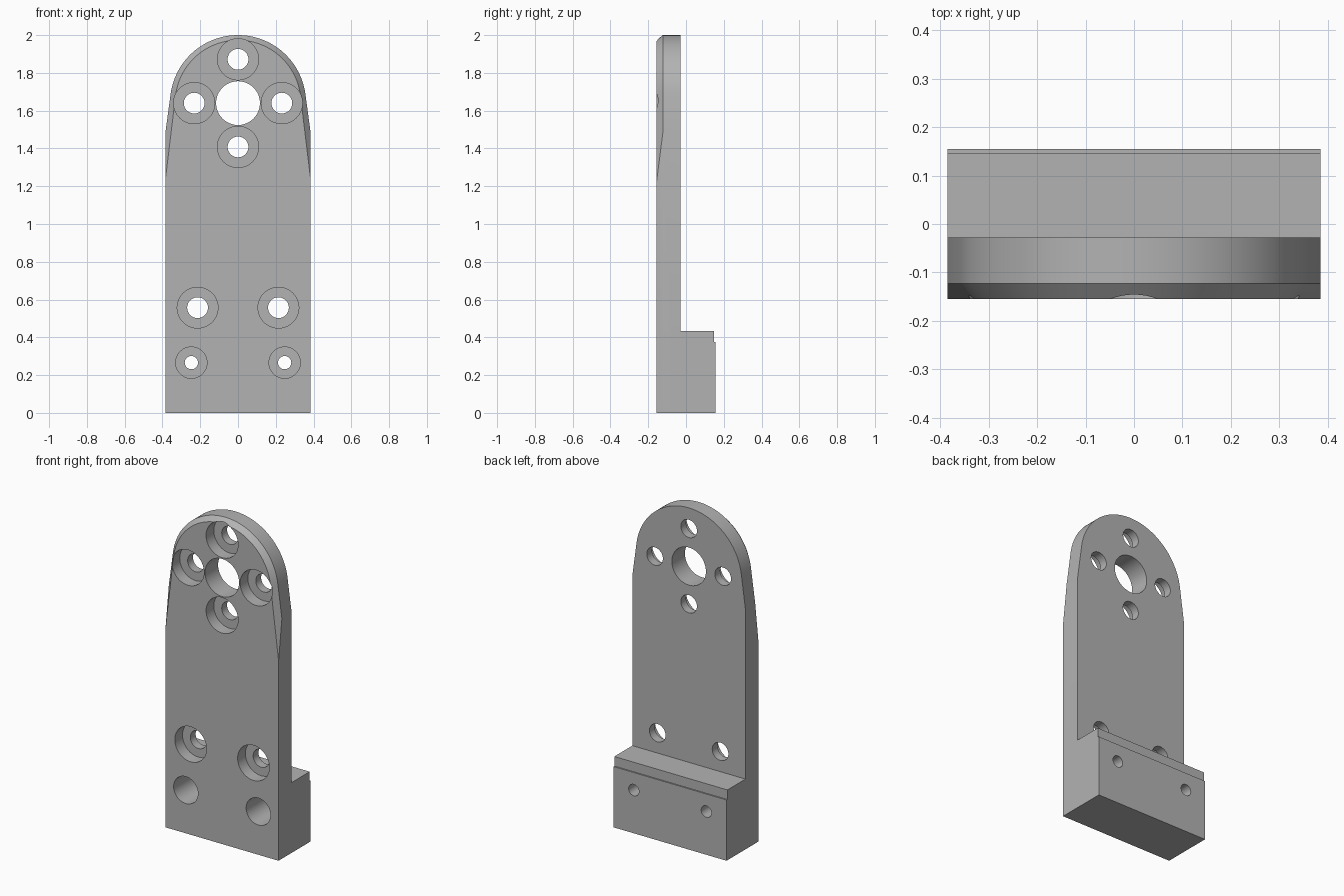
import bpy, bmesh
from math import sin, cos, pi, atan2, acos, hypot

cube = bpy.data.objects.get("Cube")
if cube:
    bpy.data.objects.remove(cube, do_unlink=True)

HALF_W, FRONT, BACK, PLATE_BACK = 0.385, -0.155, 0.155, -0.028
HEAD_Z = 1.64

grey = bpy.data.materials.new("machined_grey")
grey.use_nodes = True
colour = (0.45, 0.45, 0.45, 1)
grey.diffuse_color = colour
grey.node_tree.nodes["Principled BSDF"].inputs["Base Color"].default_value = colour


def loft(bm, rings):
    """Skin equal-length rings of points and cap both ends."""
    loops = [[bm.verts.new(p) for p in ring] for ring in rings]
    for a, b in zip(loops, loops[1:]):
        for i in range(len(a)):
            j = (i + 1) % len(a)
            bm.faces.new((a[i], a[j], b[j], b[i]))
    bm.faces.new(loops[0])
    bm.faces.new(loops[-1])


def make_object(name, bm):
    bmesh.ops.recalc_face_normals(bm, faces=bm.faces)
    mesh = bpy.data.meshes.new(name)
    bm.to_mesh(mesh)
    bm.free()
    mesh.materials.append(grey)
    obj = bpy.data.objects.new(name, mesh)
    bpy.context.collection.objects.link(obj)
    return obj


def outline(y, radius, shoulder_z, steps=64):
    """Straight sides, tapering tangentially into a round head."""
    dz = shoulder_z - HEAD_Z
    start = atan2(dz, HALF_W) + acos(radius / hypot(HALF_W, dz))
    pts = [(-HALF_W, y, 0), (HALF_W, y, 0), (HALF_W, y, shoulder_z)]
    for i in range(steps + 1):
        a = start + (pi - 2 * start) * i / steps
        pts.append((radius * cos(a), y, HEAD_Z + radius * sin(a)))
    return pts + [(-HALF_W, y, shoulder_z)]


def circle(x, z, r, y, n=48):
    return [(x + r * cos(2 * pi * i / n), y, z + r * sin(2 * pi * i / n)) for i in range(n)]


def boolean(target, other, operation):
    mod = target.modifiers.new(operation.lower(), "BOOLEAN")
    mod.operation, mod.object, mod.solver = operation, other, "EXACT"
    bpy.context.view_layer.objects.active = target
    bpy.ops.object.modifier_apply(modifier=mod.name)
    bpy.data.objects.remove(other, do_unlink=True)


# Upright plate with chamfered round head
bm = bmesh.new()
loft(bm, [outline(PLATE_BACK, 0.36, 1.48),
          outline(-0.123, 0.36, 1.48),
          outline(FRONT, 0.333, 1.23)])
bracket = make_object("mounting_bracket", bm)

# Thick foot with a shallow step along its rear top edge
bm = bmesh.new()
profile = [(-0.08, 0), (BACK, 0), (BACK, 0.374), (0.147, 0.374), (0.147, 0.433), (-0.08, 0.433)]
loft(bm, [[(x, y, z) for y, z in profile] for x in (-HALF_W, HALF_W)])
boolean(bracket, make_object("foot_block", bm), "UNION")

# Bore and counterbored screw holes: x, z, hole radius, counterbore radius, depth
holes = [(0, HEAD_Z + 0.232, 0.055, 0.109, 0.075),
         (0, HEAD_Z - 0.232, 0.055, 0.109, 0.075)]
for side in (-1, 1):
    holes += [(side * 0.232, HEAD_Z, 0.055, 0.109, 0.075),
              (side * 0.214, 0.557, 0.055, 0.108, 0.075),
              (side * 0.247, 0.266, 0.035, 0.083, 0.23)]
bm = bmesh.new()
loft(bm, [circle(0, HEAD_Z, 0.116, y) for y in (-0.3, 0.3)])
for x, z, r, wide, depth in holes:
    floor = FRONT + depth
    loft(bm, [circle(x, z, wide, -0.3), circle(x, z, wide, floor),
              circle(x, z, r, floor), circle(x, z, r, 0.3)])
boolean(bracket, make_object("hole_cutter", bm), "DIFFERENCE")

bpy.ops.object.select_all(action="DESELECT")
bracket.select_set(True)
bpy.context.view_layer.objects.active = bracket
bpy.ops.object.shade_smooth_by_angle(angle=pi / 6)
